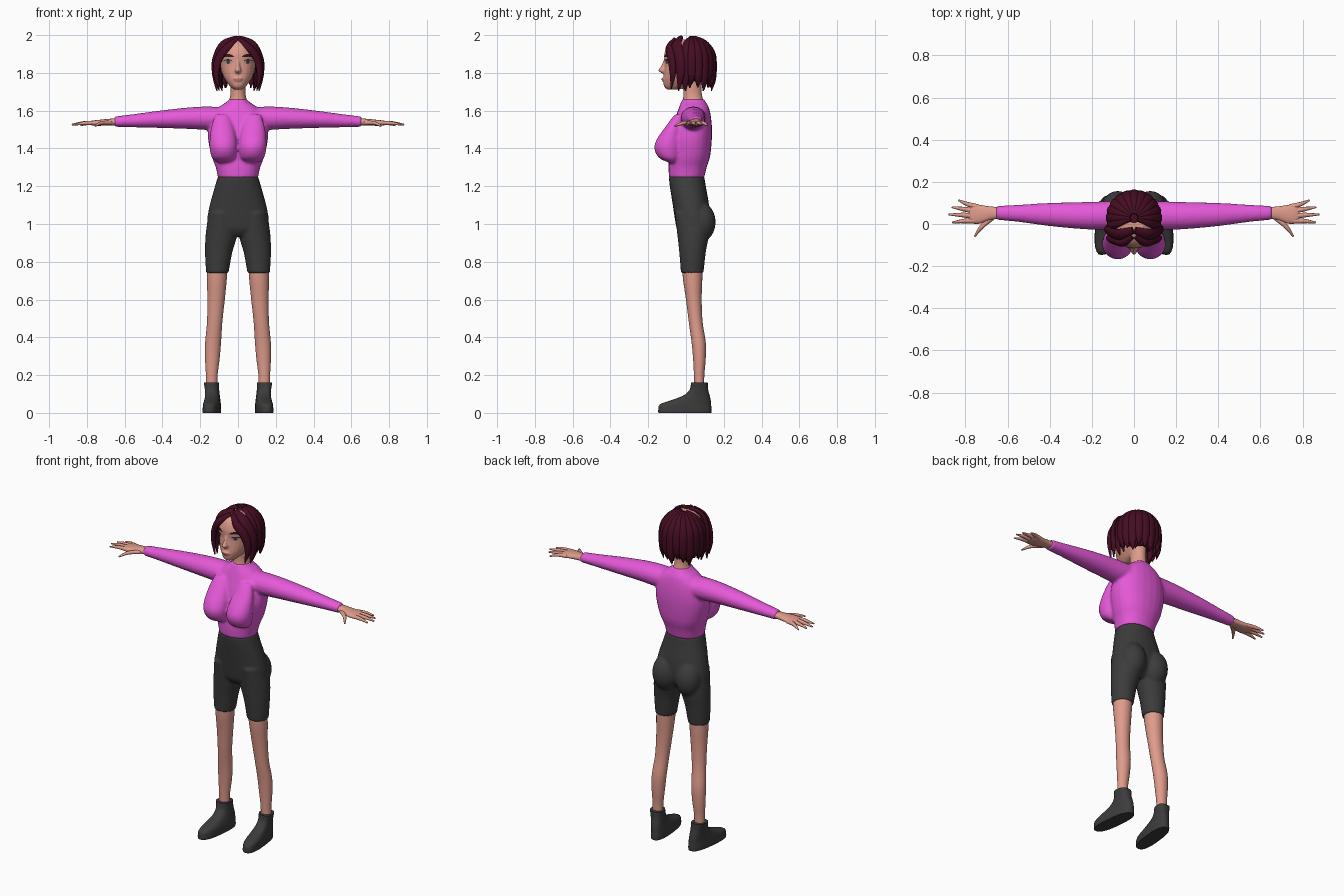
import bpy, bmesh, math
from mathutils import Vector

cube = bpy.data.objects.get("Cube")
if cube:
    bpy.data.objects.remove(cube, do_unlink=True)


def material(name, r, g, b):
    m = bpy.data.materials.new(name)
    m.use_nodes = True
    m.diffuse_color = (r, g, b, 1)
    m.node_tree.nodes["Principled BSDF"].inputs["Base Color"].default_value = (r, g, b, 1)
    return m


skin = material("skin", .74, .33, .26)
magenta = material("magenta cloth", .79, .1, .69)
charcoal = material("charcoal cloth", .045, .045, .045)
burgundy = material("burgundy hair", .06, .004, .016)
brow_brown = material("brow brown", .035, .008, .01)
eye_grey = material("eye grey", .4, .36, .35)
iris_dark = material("iris dark", .06, .05, .05)
lip_rose = material("lip rose", .48, .16, .13)


def spline(rows, steps):
    """Pass a smooth curve through rows of numbers."""
    out = []
    for i in range(len(rows) - 1):
        a, b, c, d = (rows[min(max(i + k, 0), len(rows) - 1)] for k in (-1, 0, 1, 2))
        for s in range(steps):
            t = s / steps
            out.append([q + t / 2 * (r - p + t * (2 * p - 5 * q + 4 * r - u + t * (3 * (q - r) + u - p)))
                        for p, q, r, u in zip(a, b, c, d)])
    return out + [list(rows[-1])]


def skin_rings(bm, rings):
    """Bridge successive rings of points and close both ends."""
    loops = [[bm.verts.new(p) for p in ring] for ring in rings]
    n = len(loops[0])
    for a, b in zip(loops, loops[1:]):
        for i in range(n):
            bm.faces.new((a[i], a[(i + 1) % n], b[(i + 1) % n], b[i]))
    bm.faces.new(loops[0])
    bm.faces.new(loops[-1][::-1])


def tube(bm, rows, axis="z", sides=24, power=1, mirror=False, steps=4, shear=0):
    """Loft rows of (position, a min, a max, b min, b max) along an axis."""
    for side in ((1, -1) if mirror else (1,)):
        rings = []
        for t, a0, a1, b0, b1 in spline(rows, steps):
            ring = []
            for i in range(sides):
                c, s = math.cos(math.tau * i / sides), math.sin(math.tau * i / sides)
                a = (a0 + a1) / 2 + (a1 - a0) / 2 * math.copysign(abs(c) ** power, c)
                b = (b0 + b1) / 2 + (b1 - b0) / 2 * math.copysign(abs(s) ** power, s)
                x, y, z = (a, b, t) if axis == "z" else (t, a, b)
                ring.append((side * (x - shear * y), y, z))
            rings.append(ring)
        skin_rings(bm, rings)


def trunk(bm, rows, **options):
    """Loft symmetric rows of (height, half width, front, back)."""
    tube(bm, [(z, -w, w, f, b) for z, w, f, b in rows], **options)


def sweep(bm, rows, outward, sides=10, steps=4, mirror=False):
    """Sweep a flattened section along rows of (x, y, z, width, thickness)."""
    for side in ((1, -1) if mirror else (1,)):
        path = [(Vector((side * r[0], r[1], r[2])), r[3], r[4]) for r in spline(rows, steps)]
        rings = []
        for i, (p, w, t) in enumerate(path):
            tangent = path[min(i + 1, len(path) - 1)][0] - path[max(i - 1, 0)][0]
            across = tangent.cross(outward(p)).normalized()
            up = across.cross(tangent).normalized()
            rings.append([p + across * w * math.cos(math.tau * k / sides)
                          + up * t * math.sin(math.tau * k / sides) for k in range(sides)])
        skin_rings(bm, rings)


def ball(bm, centre, radii):
    made = bmesh.ops.create_uvsphere(bm, u_segments=24, v_segments=16, radius=1)
    for v in made["verts"]:
        v.co = Vector(c + r * q for c, r, q in zip(centre, radii, v.co))


def finish(name, bm, mat, fuse=0):
    """Turn the mesh into an object, blending its pieces when fuse is set."""
    bmesh.ops.recalc_face_normals(bm, faces=bm.faces)
    me = bpy.data.meshes.new(name)
    bm.to_mesh(me)
    bm.free()
    me.materials.append(mat)
    me.shade_smooth()
    me.set_sharp_from_angle(angle=math.radians(55))
    ob = bpy.data.objects.new(name, me)
    bpy.context.collection.objects.link(ob)
    if fuse:
        mod = ob.modifiers.new("blend pieces", "REMESH")
        mod.mode, mod.voxel_size, mod.use_smooth_shade = "VOXEL", fuse, True
        mod = ob.modifiers.new("soften", "SMOOTH")
        mod.factor, mod.iterations = .5, 4
    return ob


# Sweater: torso, bust and sleeves
bm = bmesh.new()
trunk(bm, [(1.245, .106, -.09, .096), (1.3, .118, -.093, .11), (1.36, .14, -.09, .128),
           (1.45, .159, -.085, .137), (1.52, .157, -.07, .137), (1.58, .14, -.05, .13),
           (1.62, .1, -.036, .12), (1.645, .062, -.026, .105), (1.662, .046, -.02, .094)], power=.88)
tube(bm, [(1.325, .035, .11, -.09, -.05), (1.35, .012, .138, -.143, -.03), (1.4, .004, .15, -.168, -.02),
          (1.45, .008, .15, -.154, -.02), (1.52, .025, .14, -.105, -.02), (1.58, .05, .12, -.06, -.02)],
     mirror=True)
tube(bm, [(.06, -.03, .11, 1.51, 1.615), (.15, -.028, .107, 1.498, 1.622), (.25, -.024, .104, 1.503, 1.618),
          (.4, -.01, .1, 1.508, 1.602), (.55, .01, .091, 1.512, 1.582), (.655, .02, .086, 1.514, 1.569)],
     axis="x", mirror=True)
finish("sweater", bm, magenta, .008)

# Shorts: pelvis, seat and thighs
bm = bmesh.new()
trunk(bm, [(1.252, .107, -.091, .097), (1.2, .122, -.086, .105), (1.1, .15, -.07, .122),
           (1.02, .163, -.058, .125), (.97, .15, -.047, .11), (.935, .06, -.02, .08)], power=.9)
for side in (1, -1):
    ball(bm, (side * .077, .077, 1.01), (.077, .08, .105))
tube(bm, [(1.06, .02, .155, -.06, .12), (.95, .004, .171, -.047, .122), (.85, .03, .175, -.036, .105),
          (.74, .05, .169, -.027, .093)], mirror=True)
finish("shorts", bm, charcoal, .008)

# Bare legs
bm = bmesh.new()
tube(bm, [(.77, .055, .163, -.02, .088), (.7, .06, .164, -.015, .086), (.6, .07, .162, 0, .083),
          (.48, .083, .164, .015, .088), (.37, .09, .174, .03, .105), (.28, .098, .174, .038, .104),
          (.2, .108, .17, .042, .097), (.12, .11, .17, .044, .096)], mirror=True)
finish("legs", bm, skin)

# Ankle shoes
bm = bmesh.new()
tube(bm, [(0, .093, .182, -.146, .134), (.015, .092, .183, -.147, .135), (.045, .094, .181, -.138, .133),
          (.065, .098, .179, -.085, .131), (.09, .103, .178, -.018, .126), (.12, .107, .181, .018, .118),
          (.16, .108, .188, .027, .115)], power=.78, mirror=True, shear=.1)
finish("shoes", bm, charcoal)

# Hands with tapered fingers
bm = bmesh.new()
tube(bm, [(.63, .025, .08, 1.522, 1.56), (.68, .02, .083, 1.522, 1.557), (.73, .002, .09, 1.52, 1.552),
          (.765, .002, .093, 1.521, 1.548), (.783, .012, .086, 1.525, 1.543)],
     axis="x", sides=16, power=.85, mirror=True)
fingers = [((.675, .03), (.725, -.015), (.757, -.06), 1.518), ((.75, .016), (.81, .014), (.863, .007), 1.526),
           ((.76, .038), (.82, .043), (.88, .045), 1.526), ((.755, .062), (.81, .071), (.865, .08), 1.526),
           ((.74, .08), (.79, .094), (.833, .113), 1.522)]
for base, middle, tip, height in fingers:
    sweep(bm, [(*base, 1.535, .014, .012), (*middle, 1.534, .0105, .01),
               (*tip, height, .004, .004)], lambda p: Vector((0, 0, 1)), sides=8, mirror=True)
finish("hands", bm, skin)

# Head, nose and neck
bm = bmesh.new()
trunk(bm, [(1.712, .022, -.1, -.04), (1.73, .043, -.117, .02), (1.765, .07, -.12, .07),
           (1.8, .085, -.117, .1), (1.85, .094, -.113, .12), (1.9, .097, -.115, .125),
           (1.95, .08, -.095, .11), (1.978, .045, -.055, .08)], power=.92)
trunk(bm, [(1.795, .011, -.122, -.09), (1.812, .017, -.147, -.09), (1.835, .012, -.133, -.09),
           (1.87, .008, -.117, -.09)], sides=16)
ball(bm, (0, -.115, 1.766), (.026, .014, .012))
trunk(bm, [(1.63, .06, -.02, .095), (1.66, .046, -.016, .09), (1.7, .04, -.014, .083),
           (1.78, .043, -.02, .085)])
head = finish("head", bm, skin, .005)


# Painted face details laid on the head
def face_plate(name, mat, cx, cz, rx, rz, bend=0, lift=.002, columns=12):
    bm = bmesh.new()
    for side in ((1, -1) if cx else (1,)):
        pairs = []
        for i in range(columns + 1):
            u = -math.cos(math.pi * i / columns)
            half = rz * max(math.sqrt(max(1 - u * u, 0)), .08)
            z = cz - bend * u * u
            pairs.append([bm.verts.new((side * (cx + rx * u), -.2, z + h)) for h in (-half, half)])
        for a, b in zip(pairs, pairs[1:]):
            quad = (a[0], b[0], b[1], a[1])
            bm.faces.new(quad if side > 0 else quad[::-1])
    me = bpy.data.meshes.new(name)
    bm.to_mesh(me)
    bm.free()
    me.materials.append(mat)
    ob = bpy.data.objects.new(name, me)
    bpy.context.collection.objects.link(ob)
    wrap = ob.modifiers.new("lay on face", "SHRINKWRAP")
    wrap.target, wrap.wrap_method, wrap.use_project_y = head, "PROJECT", True
    wrap.wrap_mode, wrap.offset = "ABOVE_SURFACE", lift


face_plate("eyes", eye_grey, .05, 1.858, .021, .011)
face_plate("irises", iris_dark, .05, 1.858, .009, .0105, lift=.0035)
face_plate("eyelids", brow_brown, .051, 1.87, .024, .003, bend=.008, lift=.004)
face_plate("eyebrows", brow_brown, .053, 1.893, .031, .0075, bend=.008)
face_plate("mouth", lip_rose, 0, 1.766, .026, .004)

# Hair: inner cap, radiating back locks and swept front locks
bm = bmesh.new()
ball(bm, (0, .035, 1.865), (.113, .112, .118))


def from_head(p):
    return p - Vector((0, .03, min(p.z, 1.86)))


def lock(angle, size, tip, width):
    dx, dy = math.sin(angle), -math.cos(angle)
    rows = []
    for polar, w in ((8, .4), (35, .8), (65, 1), (92, 1)):
        a = math.radians(polar)
        r = size * math.sin(a)
        rows.append((dx * r, .03 + dy * r, 1.86 + (size + .004) * math.cos(a), width * w, .018))
    for drop, spread, w in ((.6, 1, .8), (1, .9, .12)):
        r = size * spread
        rows.append((dx * r, .03 + dy * r, 1.86 + (tip - 1.86) * drop, width * w, .017 * w))
    sweep(bm, rows, from_head)


for i in range(13):
    lock(math.radians(72 + 18 * i), .116, 1.705 + .018 * (i * 5 % 3), .028)
for i in range(9):
    lock(math.radians(84 + 24 * i), .1, 1.72 + .015 * (i % 2), .026)
sweep(bm, [(.008, -.06, 1.978, .012, .01), (.055, -.09, 1.938, .022, .014), (.1, -.078, 1.88, .024, .015),
           (.116, -.07, 1.8, .019, .014), (.1, -.078, 1.715, .003, .003)], from_head, mirror=True)
sweep(bm, [(.004, -.03, 1.985, .018, .012), (.075, -.05, 1.95, .032, .016), (.116, -.035, 1.87, .03, .017),
           (.12, -.03, 1.79, .024, .015), (.112, -.04, 1.705, .003, .003)], from_head, mirror=True)
finish("hair", bm, burgundy)
